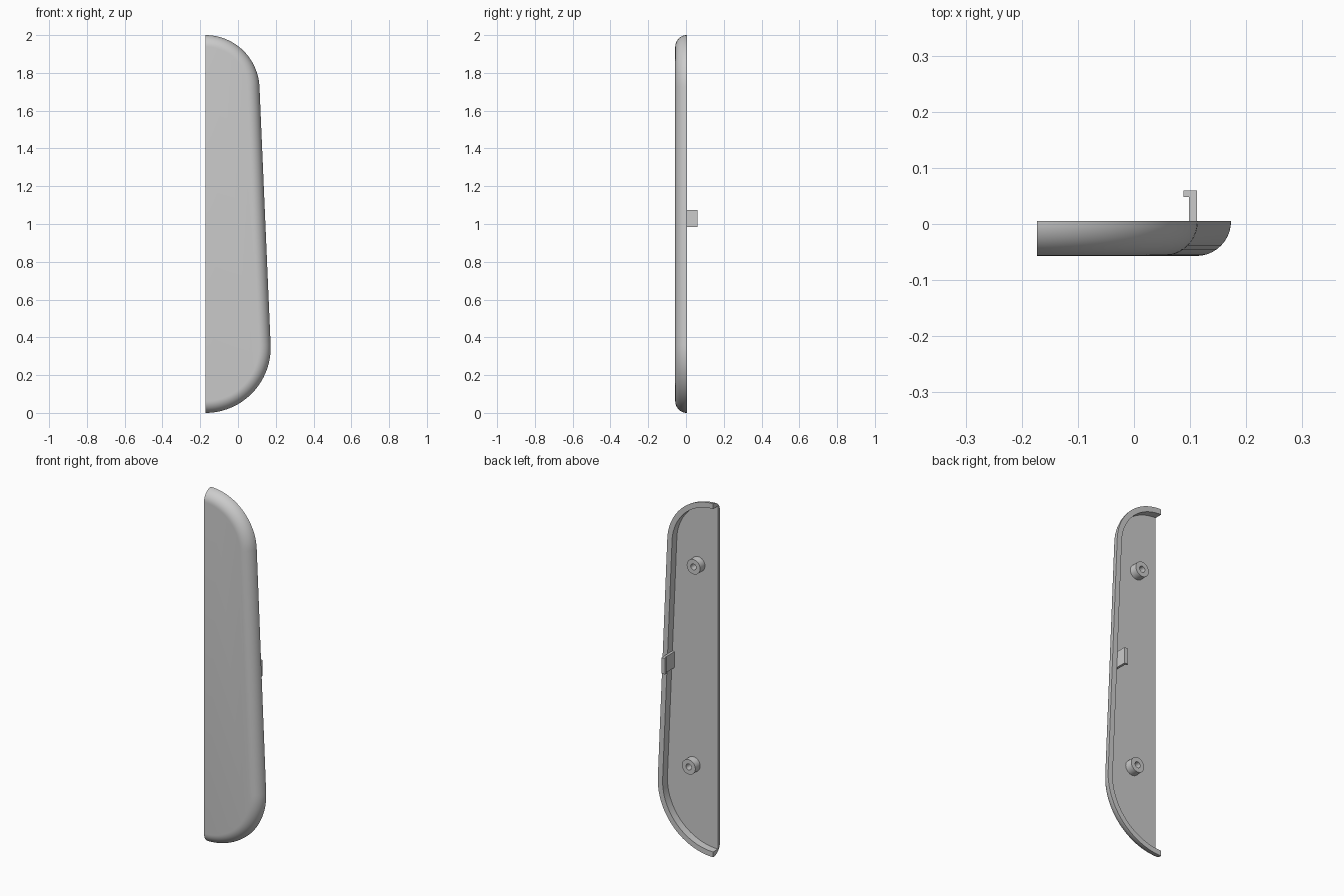
import bpy, bmesh, math
from mathutils import Matrix

if "Cube" in bpy.data.objects:
    bpy.data.objects.remove(bpy.data.objects["Cube"], do_unlink=True)

CUT_X = -0.173               # straight edge of the half cover
R_TOP, R_BOTTOM = 0.287, 0.346
FRONT, BACK, FLOOR = -0.057, 0.005, -0.038
ROUND = BACK - FRONT         # radius of the rounded outer edge
RIM = 0.03

grey = bpy.data.materials.new("plain_grey")
grey.use_nodes = True
COLOUR = (0.6, 0.6, 0.6, 1)
grey.diffuse_color = COLOUR
grey.node_tree.nodes["Principled BSDF"].inputs["Base Color"].default_value = COLOUR


def make_object(name, bm, smooth=True):
    bmesh.ops.recalc_face_normals(bm, faces=bm.faces)
    mesh = bpy.data.meshes.new(name)
    bm.to_mesh(mesh)
    bm.free()
    mesh.materials.append(grey)
    obj = bpy.data.objects.new(name, mesh)
    bpy.context.collection.objects.link(obj)
    if smooth:
        bpy.ops.object.select_all(action="DESELECT")
        obj.select_set(True)
        bpy.context.view_layer.objects.active = obj
        bpy.ops.object.shade_smooth_by_angle(angle=math.radians(30))
    return obj


def outline(inset, y, steps=28):
    """Two arcs joined by their common tangent, moved inwards by inset."""
    z_top, z_bottom = 2 - R_TOP, R_BOTTOM
    tilt = math.asin((R_BOTTOM - R_TOP) / (z_top - z_bottom))
    arcs = ((z_top, R_TOP, math.pi / 2, tilt), (z_bottom, R_BOTTOM, tilt, -math.pi / 2))
    points = []
    for z, radius, start, end in arcs:
        for i in range(steps + 1):
            a = start + (end - start) * i / steps
            r = radius - inset
            points.append((CUT_X + r * math.cos(a), y, z + r * math.sin(a)))
    return points


# Hollow cover: rounded outside, flat rim, straight inner wall and floor
bm = bmesh.new()
sections = []
for i in range(11):
    a = math.pi / 2 * (1 - i / 10)
    sections.append((ROUND * (1 - math.cos(a)), BACK - ROUND * math.sin(a)))
sections += [(RIM, BACK), (RIM, FLOOR)]
rows = [[bm.verts.new(p) for p in outline(d, y)] for d, y in sections]
for r1, r2 in zip(rows, rows[1:]):
    for i in range(len(r1) - 1):
        bm.faces.new((r1[i], r1[i + 1], r2[i + 1], r2[i]))
bm.faces.new(rows[0])
bm.faces.new(rows[-1])
bm.faces.new([r[0] for r in rows] + [r[-1] for r in reversed(rows)])
make_object("cover_shell", bm)


# Screw posts: tubes with a blind hole, revolved around y
def screw_post(name, x, z, radius=0.042, hole=0.017, sides=32):
    bm = bmesh.new()
    profile = [(radius, FLOOR - 0.002), (radius, BACK), (hole, BACK), (hole, FLOOR + 0.002)]
    rings = []
    for r, y in profile:
        ring = []
        for i in range(sides):
            a = 2 * math.pi * i / sides
            ring.append(bm.verts.new((x + r * math.cos(a), y, z + r * math.sin(a))))
        rings.append(ring)
    for r1, r2 in zip(rings, rings[1:]):
        for i in range(sides):
            j = (i + 1) % sides
            bm.faces.new((r1[i], r1[j], r2[j], r2[i]))
    bm.faces.new(rings[0])
    bm.faces.new(rings[-1])
    make_object(name, bm)


screw_post("upper_screw_post", -0.05, 1.61)
screw_post("lower_screw_post", -0.02, 0.47)

# Snap hook: L-shaped profile standing on the floor beside the wall
bm = bmesh.new()
hook = [(0.098, FLOOR - 0.002), (0.112, FLOOR - 0.002), (0.112, 0.06),
        (0.088, 0.06), (0.088, 0.048), (0.098, 0.048)]
face = bm.faces.new([bm.verts.new((x, y, 0.985)) for x, y in hook])
top = bmesh.ops.extrude_face_region(bm, geom=[face])["geom"]
bmesh.ops.translate(bm, vec=(0, 0, 0.09),
                    verts=[v for v in top if isinstance(v, bmesh.types.BMVert)])
make_object("snap_hook", bm, smooth=False)
